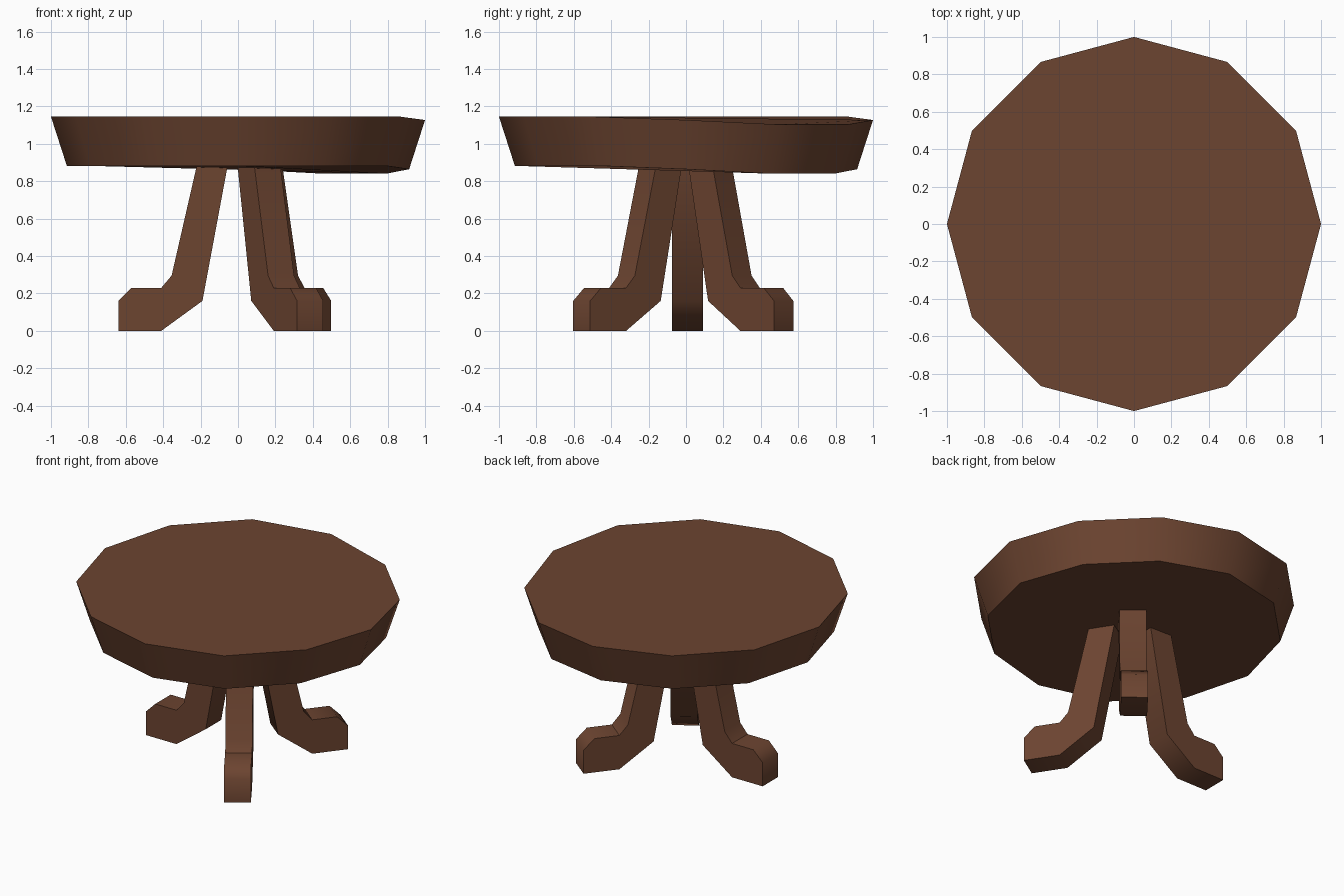
import bpy, bmesh
from math import sin, cos, radians
from mathutils import Matrix

if "Cube" in bpy.data.objects:
    bpy.data.objects.remove(bpy.data.objects["Cube"])

wood = bpy.data.materials.new("dark brown wood")
wood.diffuse_color = (0.150, 0.058, 0.030, 1.0)
wood.use_nodes = True
wood.node_tree.nodes["Principled BSDF"].inputs["Base Color"].default_value = wood.diffuse_color


def finish(name, bm, angle):
    bmesh.ops.recalc_face_normals(bm, faces=bm.faces)
    mesh = bpy.data.meshes.new(name)
    bm.to_mesh(mesh)
    bm.free()
    mesh.materials.append(wood)
    obj = bpy.data.objects.new(name, mesh)
    bpy.context.collection.objects.link(obj)
    bpy.ops.object.select_all(action='DESELECT')
    obj.select_set(True)
    bpy.context.view_layer.objects.active = obj
    bpy.ops.object.shade_smooth_by_angle(angle=radians(angle))
    return obj


def bridge(bm, a, b):
    # cap two matching loops and join them with quads
    bm.faces.new(a)
    bm.faces.new(b)
    n = len(a)
    for i in range(n):
        j = (i + 1) % n
        bm.faces.new((a[i], a[j], b[j], b[i]))


# Tabletop: flared 12-sided disc, sagging slightly at the back right
SAG = {0: 0.018, 1: 0.042, 2: 0.042, 3: 0.018}
bm = bmesh.new()
rings = []
for radius, z in ((0.915, 0.882), (1.0, 1.145)):
    rings.append([bm.verts.new((radius * cos(radians(30 * k)),
                                radius * sin(radians(30 * k)),
                                z - SAG.get(k, 0))) for k in range(12)])
bridge(bm, *rings)
finish("tabletop", bm, 40)

# Legs: one side profile (distance outward, height) given thickness and turned
PROFILE = [(0.64, 0), (0.64, 0.16), (0.57, 0.23), (0.41, 0.23), (0.355, 0.295),
           (0.22, 0.885), (0.055, 0.885), (0.19, 0.16), (0.41, 0)]
HALF = 0.083


def leg(name, angle, x, y):
    bm = bmesh.new()
    sides = [[bm.verts.new((d, s * HALF, z)) for d, z in PROFILE] for s in (-1, 1)]
    bridge(bm, *sides)
    turn = Matrix.Translation((x, y, 0)) @ Matrix.Rotation(radians(angle), 4, 'Z')
    bm.transform(turn)
    finish(name, bm, 47)


leg("left_leg", 180, 0.0, 0.008)
leg("front_right_leg", -57, 0.037, -0.021)
leg("back_right_leg", 51.5, 0.035, 0.021)
